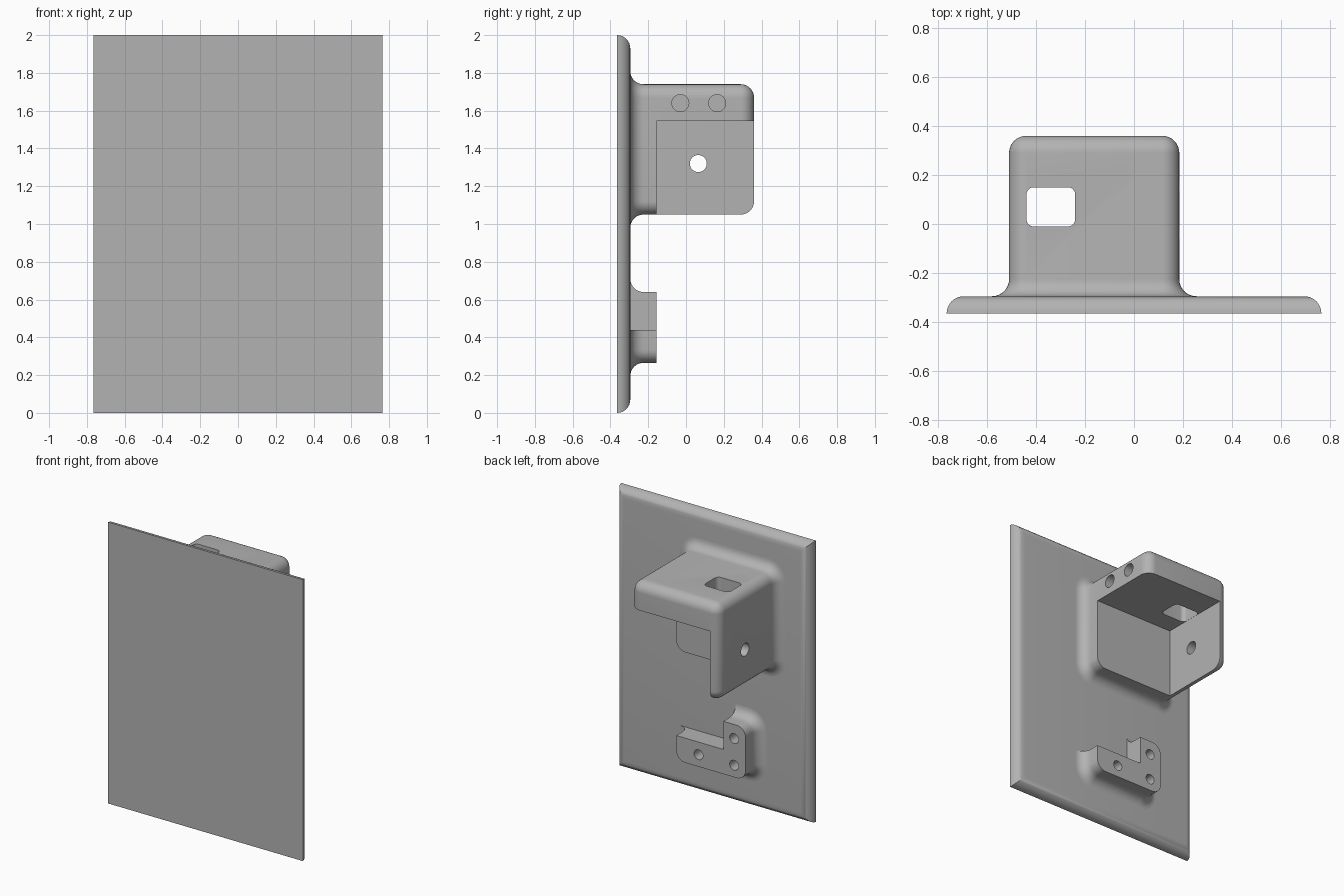
import bpy, bmesh, math

if "Cube" in bpy.data.objects:
    bpy.data.objects.remove(bpy.data.objects["Cube"], do_unlink=True)

R = 0.07          # common edge and fillet radius
BACK = -0.295     # back face of the plate
STEP = -0.155     # depth of the pocket and the low bracket
QUARTER = [i * math.pi / 16 for i in range(9)]

grey = bpy.data.materials.new("plain grey")
grey.use_nodes = True
colour = (0.45, 0.45, 0.45, 1)
grey.diffuse_color = colour
grey.node_tree.nodes["Principled BSDF"].inputs["Base Color"].default_value = colour


def rounded_rect(x0, x1, z0, z1, radius, offset=0):
    """Outline with rounded corners, grown or shrunk by offset."""
    centres = [(x1 - radius, z1 - radius, 0), (x0 + radius, z1 - radius, 1),
               (x0 + radius, z0 + radius, 2), (x1 - radius, z0 + radius, 3)]
    r = radius + offset
    return [(cx + r * math.cos(a + k * math.pi / 2), cz + r * math.sin(a + k * math.pi / 2))
            for cx, cz, k in centres for a in QUARTER]


def loft(name, rings):
    """Skin a stack of equal-length rings and cap both ends."""
    bm = bmesh.new()
    rows = [[bm.verts.new(p) for p in ring] for ring in rings]
    n = len(rows[0])
    for a, b in zip(rows, rows[1:]):
        for i in range(n):
            j = (i + 1) % n
            bm.faces.new((a[i], a[j], b[j], b[i]))
    bm.faces.new(rows[0])
    bm.faces.new(rows[-1])
    bmesh.ops.remove_doubles(bm, verts=bm.verts, dist=1e-5)
    bmesh.ops.recalc_face_normals(bm, faces=bm.faces)
    mesh = bpy.data.meshes.new(name)
    bm.to_mesh(mesh)
    bm.free()
    mesh.materials.append(grey)
    obj = bpy.data.objects.new(name, mesh)
    bpy.context.collection.objects.link(obj)
    return obj


def boss(name, rect, end, round_end):
    """Block growing out of the plate with a flared root."""
    levels = [(BACK - 0.03, R)]
    levels += [(BACK + R - R * math.cos(a), R - R * math.sin(a)) for a in QUARTER]
    if round_end:
        levels += [(end - R + R * math.sin(a), R * math.cos(a) - R) for a in QUARTER]
    else:
        levels.append((end, 0))
    return loft(name, [[(x, y, z) for x, z in rounded_rect(*rect, R, off)]
                       for y, off in levels])


def box(x0, x1, y0, y1, z0, z1):
    return loft("cutter", [[(x0, y, z0), (x1, y, z0), (x1, y, z1), (x0, y, z1)]
                           for y in (y0, y1)])


def drill(axis, u, v, radius, start, stop):
    """Round cutter along x or y, centred at (u, v) in the other two axes."""
    turns = [i * math.tau / 32 for i in range(32)]
    circle = [(u + radius * math.cos(a), v + radius * math.sin(a)) for a in turns]
    return loft("cutter", [[(t, p, q) if axis == "x" else (p, t, q) for p, q in circle]
                           for t in (start, stop)])


def activate(obj):
    bpy.ops.object.select_all(action="DESELECT")
    obj.select_set(True)
    bpy.context.view_layer.objects.active = obj


def carve(obj, cutters):
    for cutter in cutters:
        cutter.hide_render = True
        mod = obj.modifiers.new("cut", "BOOLEAN")
        mod.operation = "DIFFERENCE"
        mod.solver = "EXACT"
        mod.object = cutter
        activate(obj)
        bpy.ops.object.modifier_apply(modifier=mod.name)
        bpy.data.objects.remove(cutter, do_unlink=True)


def smooth(obj):
    activate(obj)
    bpy.ops.object.shade_smooth_by_angle(angle=math.radians(30))


# Wall plate: sharp front, rounded back border with mitred corners
half = 0.765
levels = [(-0.365, 0)] + [(BACK - R + R * math.sin(a), R - R * math.cos(a)) for a in QUARTER]
plate = loft("wall_plate", [[(-half + d, y, d), (half - d, y, d),
                             (half - d, y, 2 - d), (-half + d, y, 2 - d)]
                            for y, d in levels])
smooth(plate)

# Upper housing: roof, one side wall and a solid root left around an open pocket
housing = boss("upper_housing", (-0.51, 0.185, 1.05, 1.74), 0.36, True)
slot = loft("cutter", [[(x, y, z) for x, y in rounded_rect(-0.439, -0.24, -0.01, 0.15, 0.03)]
                       for z in (1.5, 1.8)])
cuts = [box(-0.44, 0.4, STEP, 0.5, 0.9, 1.545), slot,
        drill("x", 0.065, 1.32, 0.045, -0.6, -0.4)]
cuts += [drill("x", y, 1.64, 0.045, -0.1, 0.3) for y in (-0.03, 0.165)]
carve(housing, cuts)
smooth(housing)

# Lower L-shaped bracket with three screw holes
bracket = boss("lower_bracket", (-0.36, 0.185, 0.265, 0.64), STEP, False)
cuts = [box(-0.185, 0.4, BACK - 0.1, 0, 0.44, 0.8)]
cuts += [drill("y", x, z, 0.035, BACK + 0.01, 0)
         for x, z in ((0.01, 0.35), (-0.27, 0.35), (-0.27, 0.54))]
carve(bracket, cuts)
smooth(bracket)
